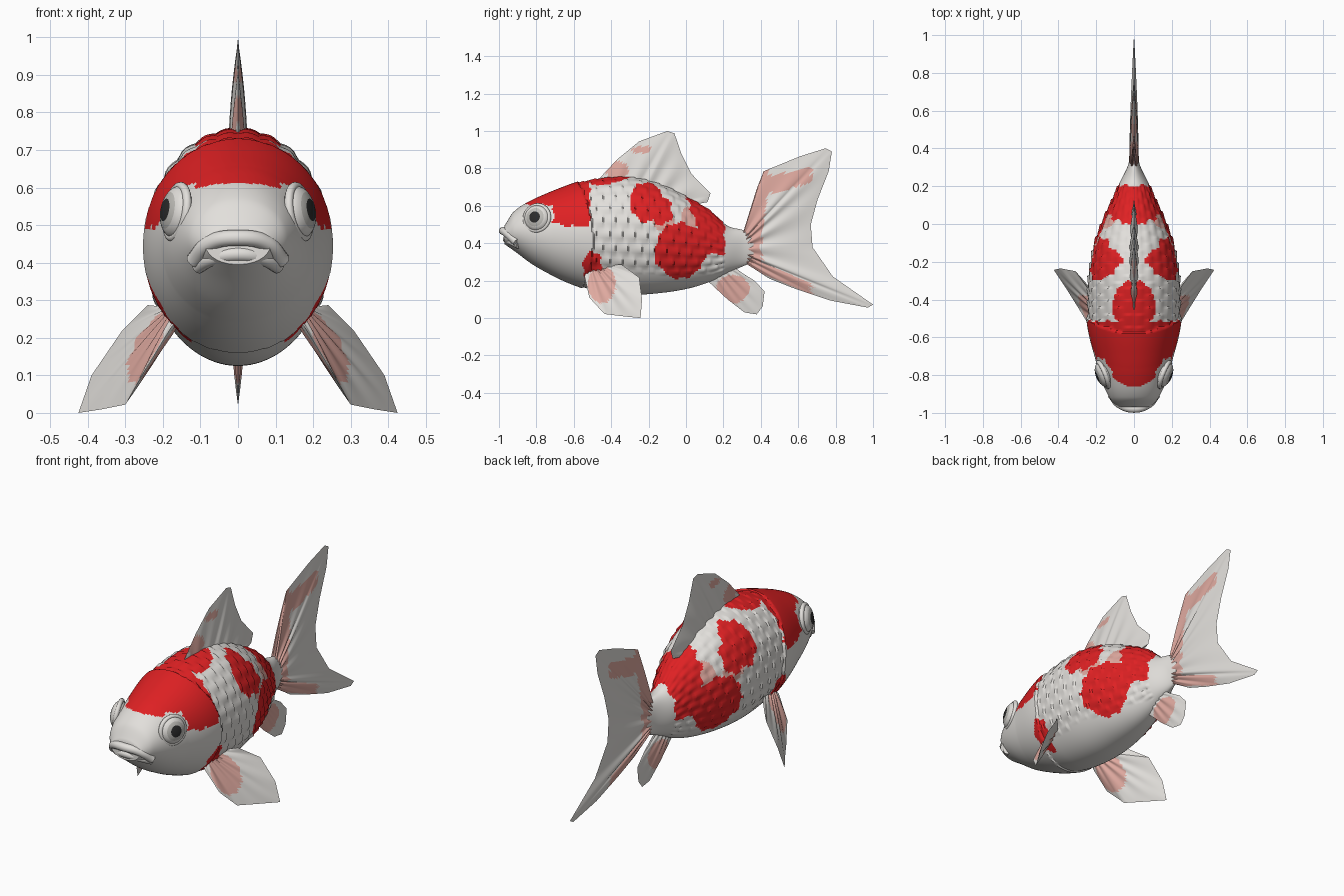
import bpy, bmesh, math
from mathutils import Vector

if "Cube" in bpy.data.objects:
    bpy.data.objects.remove(bpy.data.objects["Cube"])


def material(name, rgb):
    m = bpy.data.materials.new(name)
    m.diffuse_color = (*rgb, 1)
    m.use_nodes = True
    m.node_tree.nodes["Principled BSDF"].inputs["Base Color"].default_value = m.diffuse_color
    return m


WHITE = material("pearl white", (0.76, 0.74, 0.71))
RED = material("bright red", (0.74, 0.015, 0.017))
PINK = material("pale pink", (0.74, 0.40, 0.35))
GREY = material("iris grey", (0.52, 0.51, 0.48))
BLACK = material("pupil black", (0.025, 0.025, 0.025))
MATS = (WHITE, RED, PINK, GREY, BLACK)


def finish(name, bm, rule, angle=40):
    """Turn a bmesh into a smooth object, colouring faces by a rule on their centre."""
    bmesh.ops.remove_doubles(bm, verts=bm.verts, dist=1e-5)
    bmesh.ops.recalc_face_normals(bm, faces=bm.faces)
    for f in bm.faces:
        f.material_index = rule(f.calc_center_median())
    me = bpy.data.meshes.new(name)
    bm.to_mesh(me)
    bm.free()
    for m in MATS:
        me.materials.append(m)
    ob = bpy.data.objects.new(name, me)
    bpy.context.collection.objects.link(ob)
    bpy.ops.object.select_all(action='DESELECT')
    ob.select_set(True)
    bpy.context.view_layer.objects.active = ob
    bpy.ops.object.shade_smooth_by_angle(angle=math.radians(angle))
    return ob


def inside(a, b, ca, cb, ra, rb):
    return ((a - ca) / ra) ** 2 + ((b - cb) / rb) ** 2 < 1


# ---- body: y, top z, bottom z, half width
PROFILE = [(-0.97, .495, .395, .085), (-.92, .57, .36, .13), (-.81, .638, .28, .178),
           (-.68, .69, .212, .213), (-.56, .728, .168, .236), (-.44, .75, .138, .243),
           (-.28, .752, .125, .241), (-.12, .71, .136, .214), (.02, .64, .16, .165),
           (.13, .575, .195, .115), (.22, .495, .24, .075), (.30, .472, .275, .036),
           (.36, .455, .30, .018)]


def section(y):
    """Catmull-Rom interpolation of the profile table."""
    n = len(PROFILE)
    i = max(k for k in range(n - 1) if PROFILE[k][0] <= y + 1e-9)
    p0, p1, p2, p3 = (PROFILE[min(max(i + k, 0), n - 1)] for k in (-1, 0, 1, 2))
    h = p2[0] - p1[0]
    t = (y - p1[0]) / h
    out = []
    for c in (1, 2, 3):
        m1 = (p2[c] - p0[c]) / (p2[0] - p0[0]) * h
        m2 = (p3[c] - p1[c]) / (p3[0] - p1[0]) * h
        out.append((2*t**3 - 3*t*t + 1)*p1[c] + (t**3 - 2*t*t + t)*m1
                   + (3*t*t - 2*t**3)*p2[c] + (t**3 - t*t)*m2)
    return out


def relief(y, z, ang):
    """Gill cover step and overlapping scales."""
    gill = -.495 - .9 * (z - .42) ** 2
    if y < gill:
        return .012 * max(0, 1 - (gill - y) / .22)
    if y > .2 or z < .24:
        return 0
    v = ang / .24
    row = math.floor(v)
    u = y / .068 + .5 * (row % 2)
    return .011 * (u % 1) * math.sin(math.pi * (v - row)) - .003


def body_colour(c):
    x, y, z = abs(c.x), c.y, c.z
    y += .006 * math.sin(z * 90) + .004 * math.sin(x * 130)
    z += .006 * math.sin(c.y * 75)
    head = -.88 < y < -.515 and z > (.605 if y < -.71 else .49 + .25 * max(0, -.62 - y))
    nape = inside(x, y, 0, -.43, .115, .125) and z > .6
    flank = inside(y, z, -.21, .62, .09, .105) or inside(y, z, -.13, .57, .055, .075)
    belly = inside(y, z, -.03, .36, .135, .15)
    saddle = z > .34 and .02 + (.6 - z) * .33 < y < .205
    if head or nape or (flank and x > .06) or belly or saddle or inside(y, z, -.5, .275, .05, .08):
        return 1
    if inside(y, z, -.12, .51, .06, .04) or inside(y, z, .02, .53, .045, .07):
        return 2
    return 0


bm = bmesh.new()
RINGS, SEGS = 180, 128
rings = []
for i in range(RINGS + 1):
    y = -.97 + 1.33 * i / RINGS
    top, bot, w = section(y)
    mid, h = (top + bot) / 2, (top - bot) / 2
    ring = []
    for k in range(SEGS):
        a = 2 * math.pi * k / SEGS
        s, c = math.sin(a), math.cos(a)
        r = relief(y, mid + h * c, abs(math.atan2(s, c)))
        ring.append(bm.verts.new(((w + r) * s, y, mid + (h + r * .6) * c)))
    rings.append(ring)
for a, b in zip(rings, rings[1:]):
    for k in range(SEGS):
        j = (k + 1) % SEGS
        bm.faces.new((a[k], a[j], b[j], b[k]))
bm.faces.new(rings[0])
bm.faces.new(rings[-1])
finish("body", bm, body_colour)


# ---- fins: pleated shells fanned from a root line to an outline
def fin(name, root_a, root_b, edge, thick, normal, rays, rule, sub=6, steps=20):
    root_a, root_b, normal = Vector(root_a), Vector(root_b), Vector(normal).normalized()
    edge = [Vector(p) for p in edge]
    pts = [p.lerp(q, k / sub) for p, q in zip(edge, edge[1:]) for k in range(sub)] + [edge[-1]]
    n = len(pts) - 1
    bm = bmesh.new()
    for side in (1, -1):
        grid = []
        for i, tip in enumerate(pts):
            u = i / n
            root = root_a.lerp(root_b, u)
            row = []
            for k in range(steps + 1):
                v = k / steps
                t = thick * (1 - v * v) * max(0, math.sin(math.pi * u)) ** .4
                t *= .8 + .2 * math.cos(2 * math.pi * rays * u)
                row.append(bm.verts.new(root.lerp(tip, v) + normal * t * side))
            grid.append(row)
        for r, q in zip(grid, grid[1:]):
            for k in range(steps):
                bm.faces.new((r[k], r[k + 1], q[k + 1], q[k]))
    return finish(name, bm, rule)


def flat(points):
    return [(0, y, z) for y, z in points]


def tail_colour(c):
    upper = .42 < c.y < .67 and .68 < c.z - .25 * (c.y - .5) < .77
    lower = .40 < c.y < .67 and abs(c.z - (.27 - .42 * (c.y - .4))) < .03
    return 2 if upper or lower or c.y < .40 + .12 * abs(c.z - .38) else 0


def dorsal_colour(c):
    return 2 if inside(c.y, c.z, -.37, .79, .06, .05) or inside(c.y, c.z, -.24, .90, .05, .02) else 0


fin("tail_fin", (0, .30, .45), (0, .30, .30),
    flat([(.33, .463), (.377, .688), (.415, .785), (.61, .865), (.747, .908), (.78, .89),
          (.763, .785), (.704, .635), (.667, .50), (.677, .378), (.785, .222), (1.0, .072),
          (.972, .056), (.77, .094), (.58, .158), (.447, .21), (.34, .28)]),
    .026, (1, 0, 0), 9, tail_colour)
fin("dorsal_fin", (0, -.45, .70), (0, .03, .58),
    flat([(-.463, .747), (-.367, .849), (-.25, .945), (-.1, 1.0), (-.062, .988), (-.024, .876),
          (.03, .77), (.131, .667), (.115, .62), (.03, .61)]),
    .027, (1, 0, 0), 7, dorsal_colour)
fin("anal_fin", (0, .13, .23), (0, .25, .29),
    flat([(.12, .195), (.222, .10), (.313, .03), (.378, .02), (.41, .062), (.42, .142),
          (.367, .20), (.26, .26)]),
    .018, (1, 0, 0), 5, lambda c: 2 if inside(c.y, c.z, .25, .155, .09, .075) else 0)
PECTORAL = [(.18, -.543, .225), (.25, -.517, .11), (.30, -.436, .022), (.36, -.34, .01),
            (.425, -.243, .0), (.39, -.235, .10), (.31, -.25, .217), (.24, -.345, .287)]
for s, side in ((1, "right"), (-1, "left")):
    fin("pectoral_fin_" + side, (s * .16, -.53, .25), (s * .17, -.42, .28),
        [(s * x, y, z) for x, y, z in PECTORAL], .02, (s * .1, -.042, .05), 6,
        lambda c: 2 if inside(c.y, c.z, -.45, .18, .075, .10) else 0)

# ---- eyes: flattened ball with pupil and iris caps, inside a rounded lid
for s, side in ((1, "right"), (-1, "left")):
    aim = Vector((s * .9, -.36, .16)).to_track_quat('Z', 'Y')
    bm = bmesh.new()
    bmesh.ops.create_uvsphere(bm, u_segments=28, v_segments=28, radius=.07)
    eye = finish("eye_" + side, bm, lambda c: 4 if c.z > .063 else 3 if c.z > .05 else 0)
    eye.scale = (1, 1, .55)
    bpy.ops.mesh.primitive_torus_add(major_radius=.069, minor_radius=.012,
                                     major_segments=32, minor_segments=10)
    lid = bpy.context.object
    lid.name = "eyelid_" + side
    lid.data.materials.append(WHITE)
    bpy.ops.object.shade_smooth_by_angle(angle=math.radians(60))
    for ob in (eye, lid):
        ob.rotation_mode = 'QUATERNION'
        ob.rotation_quaternion = aim
        ob.location = (s * .163, -.797, .535)


# ---- lips: thick drooping arcs across the snout
def lip(name, half, radius):
    cu = bpy.data.curves.new(name, 'CURVE')
    cu.dimensions = '3D'
    cu.bevel_depth = radius
    cu.bevel_resolution = 4
    cu.use_fill_caps = True
    pts = half + [(-x, y, z) for x, y, z in reversed(half[:-1])]
    sp = cu.splines.new('BEZIER')
    sp.bezier_points.add(len(pts) - 1)
    for bp, p in zip(sp.bezier_points, pts):
        bp.co = p
        bp.handle_left_type = bp.handle_right_type = 'AUTO'
    cu.materials.append(WHITE)
    bpy.context.collection.objects.link(bpy.data.objects.new(name, cu))


lip("upper_lip", [(.118, -.905, .405), (.075, -.955, .452), (0, -.978, .466)], .022)
lip("lower_lip", [(.108, -.895, .39), (.065, -.94, .412), (0, -.96, .422)], .02)
